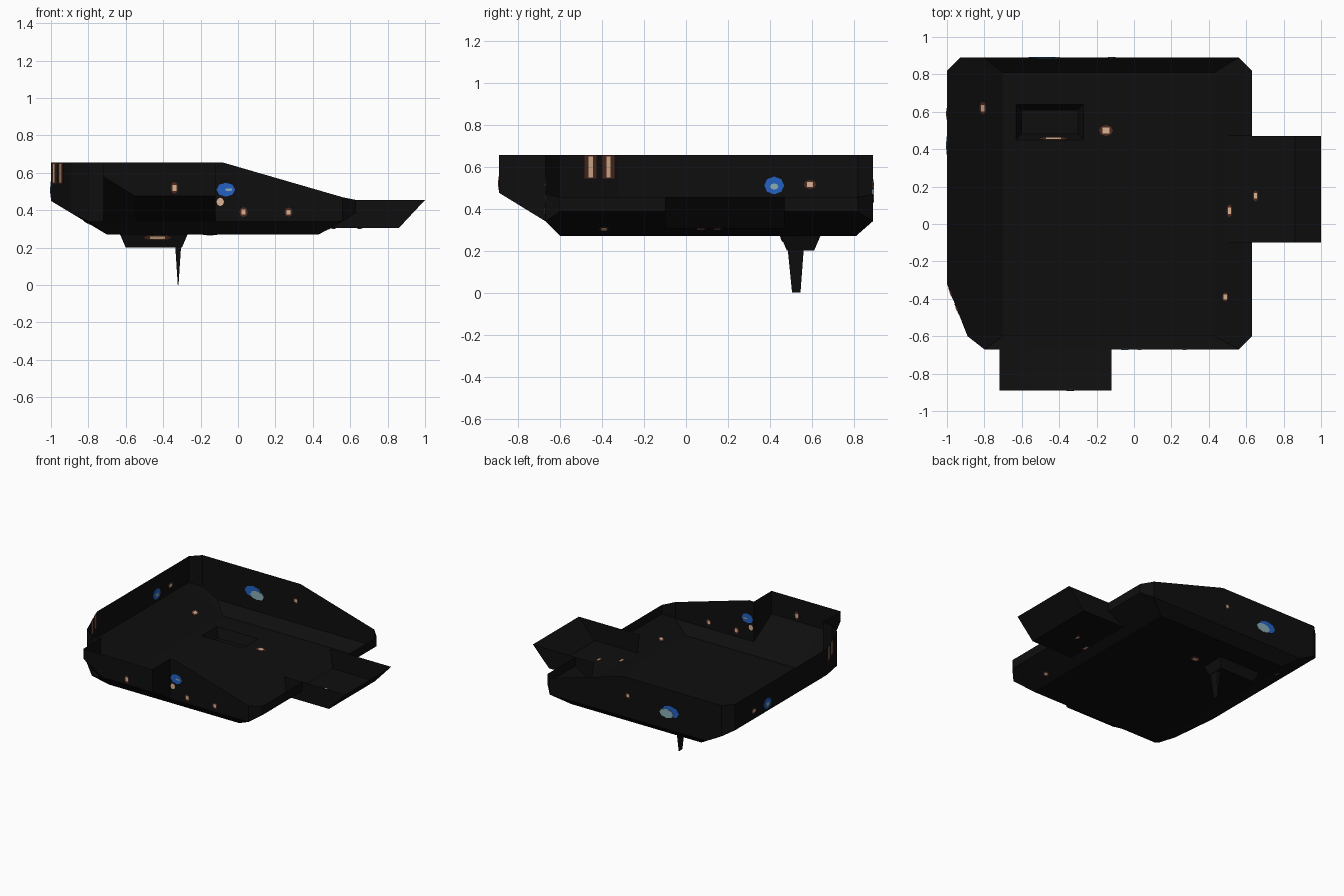
import bpy, bmesh
from mathutils import Vector, Matrix

if "Cube" in bpy.data.objects:
    bpy.data.objects.remove(bpy.data.objects["Cube"])


def material(name, rgb):
    m = bpy.data.materials.new(name)
    m.diffuse_color = (*rgb, 1)
    m.use_nodes = True
    m.node_tree.nodes["Principled BSDF"].inputs["Base Color"].default_value = m.diffuse_color
    return m


BLACK = material("black_metal", (0.0045, 0.0045, 0.0045))
RUST = material("rust_brown", (0.075, 0.022, 0.014))
BEIGE = material("worn_beige", (0.70, 0.45, 0.29))
BLUE = material("chipped_blue", (0.018, 0.12, 0.55))
TEAL = material("pale_teal", (0.25, 0.42, 0.46))


def sheet(name, polygons, mat=BLACK):
    """Flat-faced sheet object from a list of polygons."""
    bm = bmesh.new()
    for poly in polygons:
        pts = []
        for p in poly:
            v = Vector(p)
            if not any((v - q).length < 1e-5 for q in pts):
                pts.append(v)
        if len(pts) > 2:
            bm.faces.new([bm.verts.new(p) for p in pts])
    bmesh.ops.remove_doubles(bm, verts=bm.verts, dist=1e-4)
    bmesh.ops.recalc_face_normals(bm, faces=bm.faces)
    me = bpy.data.meshes.new(name)
    bm.to_mesh(me)
    bm.free()
    me.materials.append(mat)
    ob = bpy.data.objects.new(name, me)
    bpy.context.collection.objects.link(ob)
    return ob


def rect(x0, x1, y0, y1, z):
    return [(x0, y0, z), (x1, y0, z), (x1, y1, z), (x0, y1, z)]


def strips(a, b):
    """Quads joining two closed loops."""
    n = len(a)
    return [(a[i], a[(i + 1) % n], b[(i + 1) % n], b[i]) for i in range(n)]


def top_z(x):
    return 0.655 - 0.2 * min(max((x + 0.08) / 0.69, 0), 1)


# Hull rim: x, y, height of the wall foot
FLOOR = 0.27
rim = [(-1, .82, .45), (-.93, .89, .41), (-.8, .89, .34), (-.08, .89, .34),
       (.56, .89, .34), (.63, .82, .385), (.63, .47, .385), (.63, -.1, .385),
       (.63, -.6, .385), (.56, -.67, .34), (-.08, -.67, .34), (-.12, -.67, .34),
       (-.72, -.67, .34), (-.8, -.67, .34), (-.89, -.6, .385), (-1, -.32, .45)]
SPOUT_GAP, BOW_GAP = 6, 11          # rim segments left open

walls, bilge = [], []
for i, p in enumerate(rim):
    q = rim[(i + 1) % len(rim)]
    foot = [(min(max(x, -.7), .43), min(max(y, -.6), .81), FLOOR) for x, y, z in (p, q)]
    if i not in (SPOUT_GAP, BOW_GAP):
        walls.append([p, q, (q[0], q[1], top_z(q[0])), (p[0], p[1], top_z(p[0]))])
    if i == SPOUT_GAP:
        bilge.append([(.49, p[1], .305), (.49, q[1], .305), foot[1], foot[0]])
    else:
        bilge.append([p, q, foot[1], foot[0]])
sheet("hull_walls", walls)
sheet("hull_bilge", bilge)

# Floor with a sunken well
well_top = rect(-.63, -.27, .45, .64, FLOOR)
well_bottom = rect(-.6, -.3, .48, .61, .2)
sheet("hull_floor", strips(rect(-.7, .43, -.6, .81, FLOOR), well_top))
sheet("floor_well", strips(well_top, well_bottom) + [well_bottom])

# Spike under the well
spike_top = rect(-.335, -.305, .485, .56, .2)
spike_tip = rect(-.322, -.318, .505, .545, 0)
sheet("bottom_spike", strips(spike_top, spike_tip) + [spike_top, spike_tip])

# Open bow tray
bow_low = [(-.72, .58), (-.55, .475), (-.12, .475)]
bow = [[(-.12, -.89, .655), (-.72, -.89, .655)] + [(x, -.89, z) for x, z in bow_low]]
for (x0, z0), (x1, z1) in zip(bow_low, bow_low[1:]):
    bow.append([(x0, -.89, z0), (x1, -.89, z1), (x1, -.67, .34), (x0, -.67, .34)])
for x, z in (bow_low[0], bow_low[-1]):
    bow.append([(x, -.89, z), (x, -.67, .34), (x, -.67, .655), (x, -.89, .655)])
sheet("bow_tray", bow)

# Side spout with a raised lip
prof = [(.49, .305), (.86, .305), (1, .455)]
spout = [[(a, -.1, c), (b, -.1, d), (b, .47, d), (a, .47, c)]
         for (a, c), (b, d) in zip(prof, prof[1:])]
for y in (-.1, .47):
    spout.append([(x, y, z) for x, z in prof] + [(.47, y, .455)])
sheet("side_spout", spout)


def patch(name, centre, normal, w, h, mat, thick=0.004, sides=8):
    """Thin paint chip lying through a sheet, so it shows on both sides."""
    bm = bmesh.new()
    bmesh.ops.create_cone(bm, cap_ends=True, segments=sides, radius1=.5, radius2=.5, depth=1)
    if sides == 4:
        bm.transform(Matrix.Rotation(0.785398, 4, 'Z') )
        bm.transform(Matrix.Scale(1.41421, 4))
        thick /= 1.41421
    rot = Vector(normal).to_track_quat('Z', 'Y').to_matrix().to_4x4()
    bm.transform(Matrix.Translation(centre) @ rot @ Matrix.Diagonal((w, h, thick, 1)))
    me = bpy.data.meshes.new(name)
    bm.to_mesh(me)
    bm.free()
    me.materials.append(mat)
    bpy.context.collection.objects.link(bpy.data.objects.new(name, me))


# Rust chips with worn centres: centre, normal, width, height
F, L, UP = (0, -1, 0), (-1, 0, 0), (0, 0, 1)
SLOPE_L, SLOPE_R, CUT = (.51, 0, .86), (-.5, 0, .86), (-.93, -.37, 0)
chips = [((-.34, -.89, .52), F, .04, .065), ((.03, -.67, .39), F, .045, .055),
         ((.27, -.67, .39), F, .045, .05), ((-.12, .89, .515), F, .04, .045),
         ((-1, .59, .515), L, .06, .045), ((-.81, .62, .336), SLOPE_L, .07, .045),
         ((-.15, .5, FLOOR), UP, .075, .06), ((-.43, .455, .255), (0, .9, .4), .16, .03),
         ((.51, .07, .305), UP, .03, .07), ((.65, .15, .305), UP, .03, .06),
         ((.49, -.39, .304), SLOPE_R, .05, .04)]
for i, (c, n, w, h) in enumerate(chips):
    patch(f"rust_chip_{i}", c, n, w, h, RUST)
    patch(f"worn_spot_{i}", c, n, w * .5, h * .5, BEIGE, .008, 4)

# Rust streaks on the slanted corner wall
for i, y in enumerate((-.455, -.37)):
    c = (-1 + .11 * (-.32 - y) / .28, y, .598)
    patch(f"rust_streak_{i}", c, CUT, .06, .112, RUST, .004, 4)
    patch(f"worn_streak_{i}", c, CUT, .022, .1, BEIGE, .008, 4)

# Blue paint chips
patch("front_blue_chip", (-.065, -.67, .51), F, .10, .075, BLUE)
patch("front_blue_glint", (-.05, -.67, .51), F, .04, .015, TEAL, .008)
patch("front_beige_chip", (-.095, -.67, .445), F, .04, .045, BEIGE)
patch("left_blue_chip", (-1, .42, .51), L, .095, .085, BLUE)
patch("left_blue_glint", (-1, .42, .505), L, .04, .03, TEAL, .008)
patch("back_blue_chip", (-.49, .89, .485), F, .15, .09, BLUE)
patch("back_teal_chip", (-.455, .89, .465), F, .12, .07, TEAL, .008)
